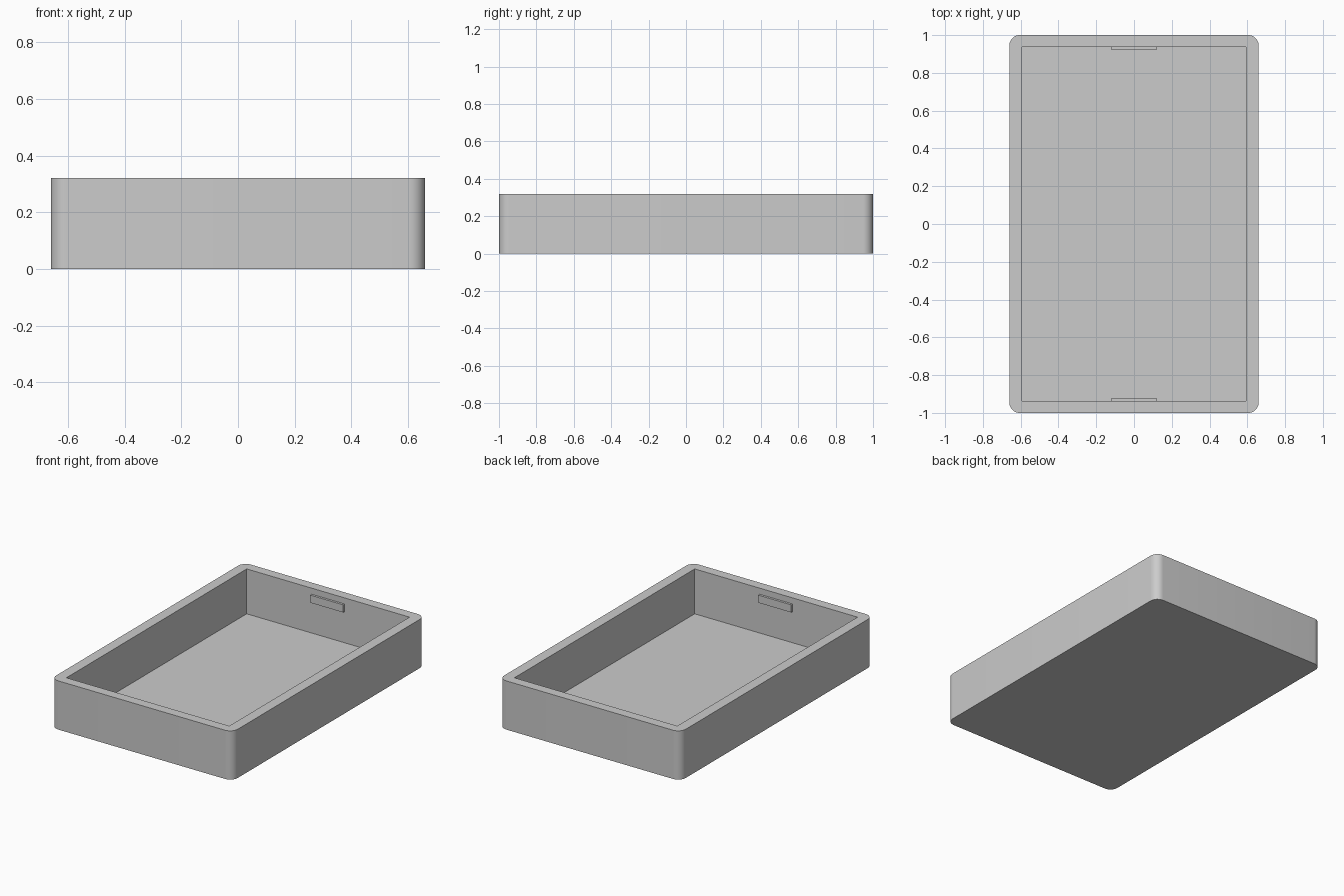
import bpy, bmesh, math

old = bpy.data.objects.get("Cube")
if old:
    bpy.data.objects.remove(old, do_unlink=True)

HALF_X, HALF_Y, HEIGHT = 0.66, 1.0, 0.32
INNER_X, INNER_Y, FLOOR = 0.592, 0.936, 0.025
CORNER = 0.055

grey = bpy.data.materials.new("plain_grey")
grey.use_nodes = True
colour = (0.6, 0.6, 0.6, 1)
grey.diffuse_color = colour
grey.node_tree.nodes["Principled BSDF"].inputs["Base Color"].default_value = colour


def box(name, low, high, radius=0):
    """Box between two corners, with optional rounded upright edges."""
    bm = bmesh.new()
    bmesh.ops.create_cube(bm, size=1)
    for v in bm.verts:
        v.co = [high[i] if v.co[i] > 0 else low[i] for i in range(3)]
    if radius:
        upright = [e for e in bm.edges
                   if abs(e.verts[0].co.z - e.verts[1].co.z) > 0.01]
        bmesh.ops.bevel(bm, geom=upright, offset=radius, segments=10,
                        profile=0.5, affect='EDGES')
    bmesh.ops.recalc_face_normals(bm, faces=bm.faces)
    mesh = bpy.data.meshes.new(name)
    bm.to_mesh(mesh)
    bm.free()
    mesh.materials.append(grey)
    ob = bpy.data.objects.new(name, mesh)
    bpy.context.collection.objects.link(ob)
    return ob


# Tray shell: rounded block hollowed out from the top
tray = box("tray", (-HALF_X, -HALF_Y, 0), (HALF_X, HALF_Y, HEIGHT), CORNER)
cutter = box("hollow_cutter", (-INNER_X, -INNER_Y, FLOOR),
             (INNER_X, INNER_Y, HEIGHT + 0.1))
cutter.hide_render = True
hollow = tray.modifiers.new("hollow", 'BOOLEAN')
hollow.operation = 'DIFFERENCE'
hollow.solver = 'EXACT'
hollow.object = cutter
bpy.context.view_layer.objects.active = tray
tray.select_set(True)
bpy.ops.object.modifier_apply(modifier=hollow.name)
bpy.data.objects.remove(cutter, do_unlink=True)
bpy.ops.object.shade_smooth_by_angle(angle=math.radians(30))

# Small catch on the inside of each end wall
for name, side in (("front_catch", -1), ("back_catch", 1)):
    ys = sorted((side * (INNER_Y - 0.015), side * (INNER_Y + 0.005)))
    box(name, (-0.12, ys[0], 0.23), (0.12, ys[1], 0.28))
